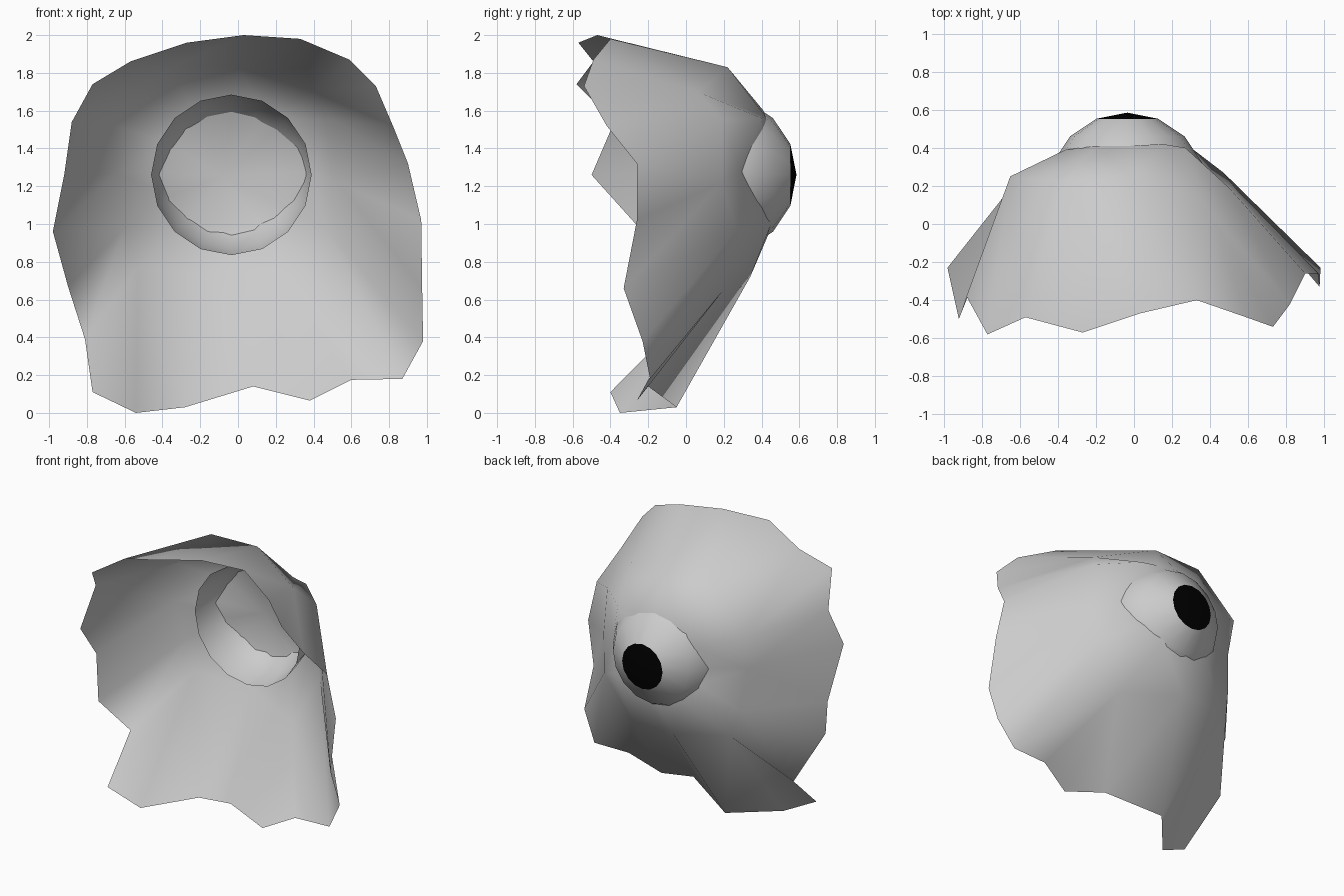
import bpy, bmesh, math
from mathutils import Vector

if "Cube" in bpy.data.objects:
    bpy.data.objects.remove(bpy.data.objects["Cube"])


def finish(bm, name):
    bmesh.ops.remove_doubles(bm, verts=bm.verts, dist=1e-4)
    me = bpy.data.meshes.new(name)
    bm.to_mesh(me)
    bm.free()
    ob = bpy.data.objects.new(name, me)
    bpy.context.collection.objects.link(ob)
    for p in me.polygons:
        p.use_smooth = True
    return ob


def skin(bm, rings, tip=None):
    """Bridge closed rings of points, optionally fanning into a tip."""
    vs = [[bm.verts.new(p) for p in r] for r in rings]
    n = len(vs[0])
    for a, b in zip(vs, vs[1:]):
        for i in range(n):
            j = (i + 1) % n
            bm.faces.new((a[i], a[j], b[j], b[i]))
    if tip is not None:
        t = bm.verts.new(tip)
        for i in range(n):
            bm.faces.new((vs[-1][i], vs[-1][(i + 1) % n], t))


# ragged rim of the hollow shell, clockwise from the top as seen from the front
rim = [(.03, -.47, 2), (.33, -.40, 1.98), (.59, -.49, 1.87), (.73, -.54, 1.73),
       (.82, -.42, 1.52), (.9, -.26, 1.32), (.97, -.26, 1.02), (.975, -.33, .66),
       (.98, -.23, .38), (.87, -.19, .18), (.6, -.20, .175), (.38, -.26, .065),
       (.08, -.2, .14), (-.28, -.05, .03), (-.54, -.35, 0), (-.77, -.40, .11),
       (-.81, -.08, .39), (-.9, -.32, .67), (-.98, -.23, .96), (-.92, -.5, 1.26),
       (-.88, -.38, 1.54), (-.77, -.58, 1.74), (-.57, -.49, 1.86), (-.27, -.57, 1.96)]
# ridge halfway in, one point for every two rim points
ridge = [(0, .22, 1.83), (.4, .06, 1.7), (.5, .19, 1.55), (.53, .19, 1.22),
         (.47, .27, .97), (.3, .19, .64), (-.13, .34, .72), (-.53, .25, .77),
         (-.6, .25, .98), (-.64, .2, 1.27), (-.65, .25, 1.52), (-.37, .22, 1.82)]
# socket edge around the eye
socket = [(-.03, .41, 1.6), (.15, .42, 1.57), (.27, .4, 1.56), (.38, .29, 1.28),
          (.3, .4, 1.06), (.12, .45, 1.0), (-.07, .46, 1.0), (-.27, .42, 1.02),
          (-.36, .38, 1.15), (-.38, .36, 1.27), (-.36, .39, 1.42), (-.2, .41, 1.56)]


def doubled(ring):
    return [p for p in ring for _ in range(2)]


bm = bmesh.new()
skin(bm, [rim, doubled(ridge)])
skin(bm, [ridge, socket], (-.08, .42, 1.25))
bmesh.ops.triangulate(bm, faces=[f for f in bm.faces if len(f.verts) > 3])
bmesh.ops.dissolve_degenerate(bm, dist=1e-4, edges=bm.edges)
finish(bm, "face_shell")

# half-sphere eye poking through the back of the shell
EYE, R, SEG = Vector((-.035, .16, 1.26)), .425, 16


def eye_ring(deg):
    a = math.radians(deg)
    return [EYE + R * Vector((math.sin(a) * math.sin(2 * math.pi * i / SEG), math.cos(a),
                              math.sin(a) * math.cos(2 * math.pi * i / SEG))) for i in range(SEG)]


bm = bmesh.new()
skin(bm, [eye_ring(d) for d in (90, 67.5, 45, 22.5)])
finish(bm, "eyeball")

# black pupil cap
bm = bmesh.new()
skin(bm, [eye_ring(22.5)], EYE + Vector((0, R, 0)))
pupil = finish(bm, "pupil")
black = bpy.data.materials.new("black")
black.diffuse_color = (0, 0, 0, 1)
black.use_nodes = True
black.node_tree.nodes["Principled BSDF"].inputs["Base Color"].default_value = black.diffuse_color
pupil.data.materials.append(black)
